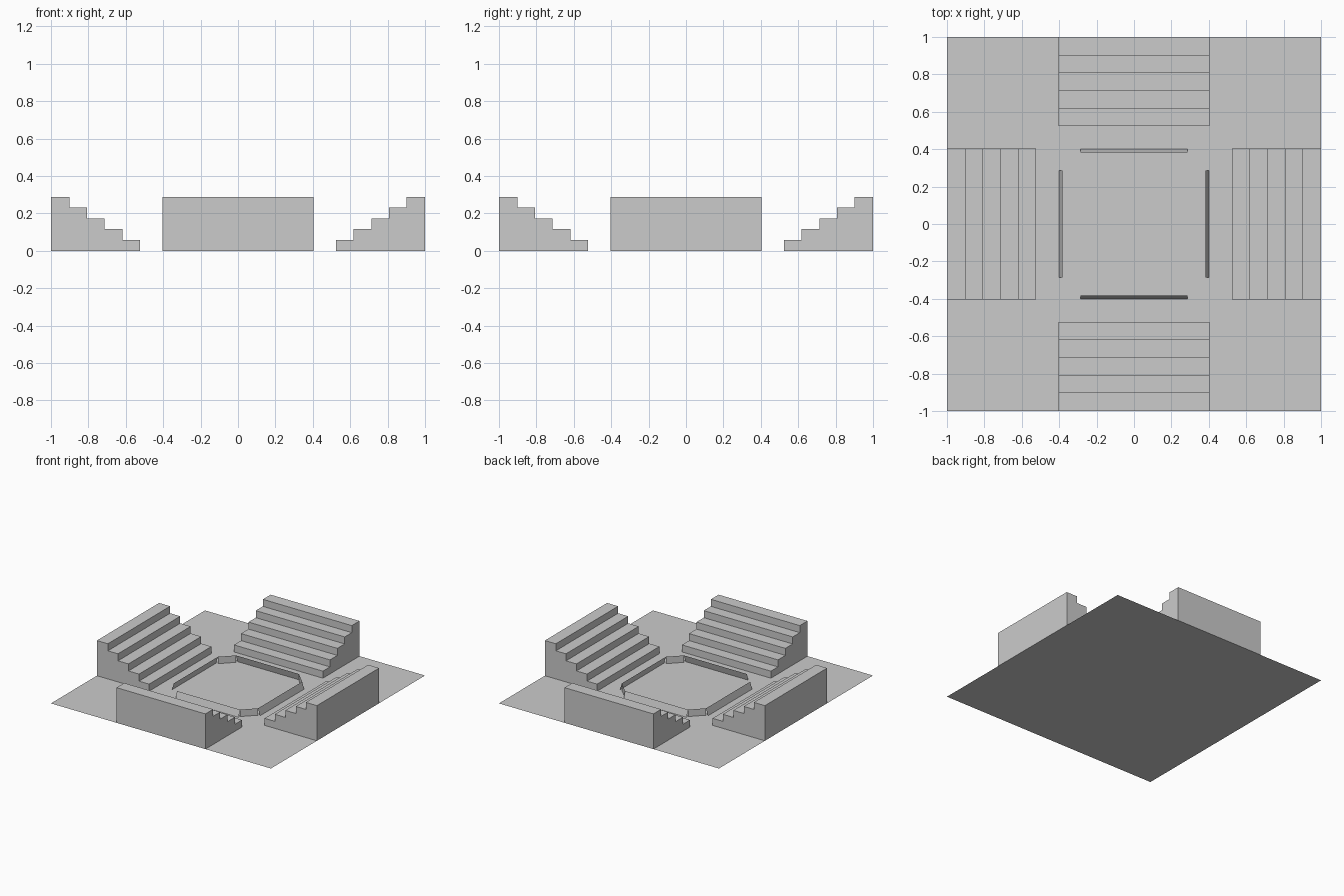
import bpy
from math import pi
from mathutils import Matrix

if "Cube" in bpy.data.objects:
    bpy.data.objects.remove(bpy.data.objects["Cube"])


def make(name, verts, faces, angle=0.0):
    """Create a flat-shaded mesh object, turned about z around the centre."""
    mesh = bpy.data.meshes.new(name)
    mesh.from_pydata(verts, [], faces)
    mesh.transform(Matrix.Rotation(angle, 4, 'Z'))
    mesh.update()
    obj = bpy.data.objects.new(name, mesh)
    bpy.context.collection.objects.link(obj)
    return obj


# Ground sheet
make("floor", [(-1, -1, 0), (1, -1, 0), (1, 1, 0), (-1, 1, 0)], [(0, 1, 2, 3)])

# Stepped profile of a stand, from the inner foot to the outer back
EDGES = [0.525, 0.617, 0.713, 0.808, 0.90, 1.0]
RISE = 0.0578
HALF = 0.404
profile = [(EDGES[0], 0)]
for i in range(5):
    profile += [(EDGES[i], RISE * (i + 1)), (EDGES[i + 1], RISE * (i + 1))]
profile.append((EDGES[-1], 0))
n = len(profile)

# Dimensions of the low arena barrier
INNER, OUTER, SIDE, WALL = 0.383, 0.40, 0.286, 0.057

for k, side in enumerate(("right", "back", "left", "front")):
    turn = k * pi / 2

    # Tiered stand: profile extruded sideways, open where it meets the floor
    verts = [(x, y, z) for y in (-HALF, HALF) for x, z in profile]
    faces = [(i, i + n, i + n + 1, i + 1) for i in range(n - 1)]
    faces += [tuple(range(n - 1, -1, -1))[::-1], tuple(range(2 * n - 1, n - 1, -1))]
    make("stand_" + side, verts, faces, turn)

    # Barrier panel leaning slightly inward
    make("barrier_" + side,
         [(OUTER, -SIDE, 0), (OUTER, SIDE, 0), (INNER, SIDE, WALL), (INNER, -SIDE, WALL)],
         [(0, 1, 2, 3)], turn)

    # Upright corner panel; the front left corner is the open entrance
    if side != "left":
        make("barrier_corner_" + side,
             [(INNER, SIDE, 0), (SIDE, INNER, 0), (SIDE, INNER, WALL), (INNER, SIDE, WALL)],
             [(0, 1, 2, 3)], turn)

# Consistent outward normals on the stands
import bmesh
for obj in bpy.data.objects:
    if obj.name.startswith("stand_"):
        bm = bmesh.new()
        bm.from_mesh(obj.data)
        bmesh.ops.recalc_face_normals(bm, faces=bm.faces)
        bm.to_mesh(obj.data)
        bm.free()
